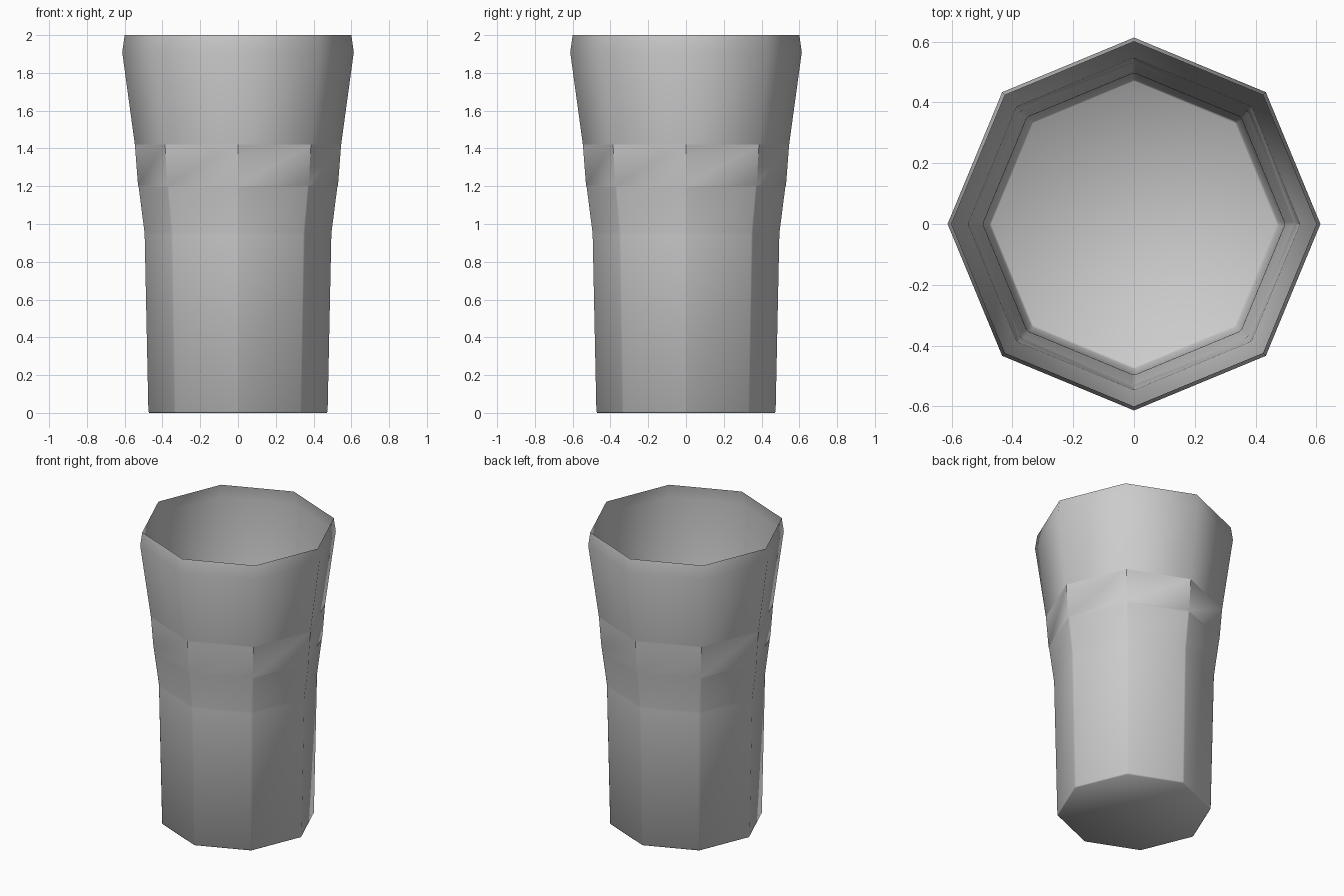
import bpy, bmesh, math

if "Cube" in bpy.data.objects:
    bpy.data.objects.remove(bpy.data.objects["Cube"])

SIDES = 8
# (radius, height) from base to rim
PROFILE = [(0.477, 0), (0.497, 0.95), (0.529, 1.2), (0.546, 1.42), (0.613, 1.91), (0.6, 2.0)]
PANEL_TOP = 1.42

bm = bmesh.new()

# One octagonal ring per profile point, corners on the axes
rings = []
for r, z in PROFILE:
    rings.append([bm.verts.new((r * math.cos(math.tau * i / SIDES),
                                r * math.sin(math.tau * i / SIDES), z))
                  for i in range(SIDES)])

# Thin single-surface wall and base, open at the top
for low, high in zip(rings, rings[1:]):
    for i in range(SIDES):
        j = (i + 1) % SIDES
        bm.faces.new((low[i], low[j], high[j], high[i]))
bm.faces.new(rings[0][::-1])

for f in bm.faces:
    f.smooth = True

# Crisp top border and corners of the flat panels
eps = 0.001
panel_edges = []
for e in bm.edges:
    zs = sorted(v.co.z for v in e.verts)
    if abs(zs[1] - PANEL_TOP) < eps:
        e.smooth = False
    if zs[1] < PANEL_TOP - eps:
        panel_edges.append(e)

# Narrow bevels on the lower panel edges
bmesh.ops.bevel(bm, geom=panel_edges, offset=0.007, offset_type='OFFSET',
                segments=1, affect='EDGES', clamp_overlap=True)
for f in bm.faces:
    f.smooth = True

mesh = bpy.data.meshes.new("drinking_cup")
bm.to_mesh(mesh)
bm.free()
cup = bpy.data.objects.new("drinking_cup", mesh)
bpy.context.collection.objects.link(cup)
